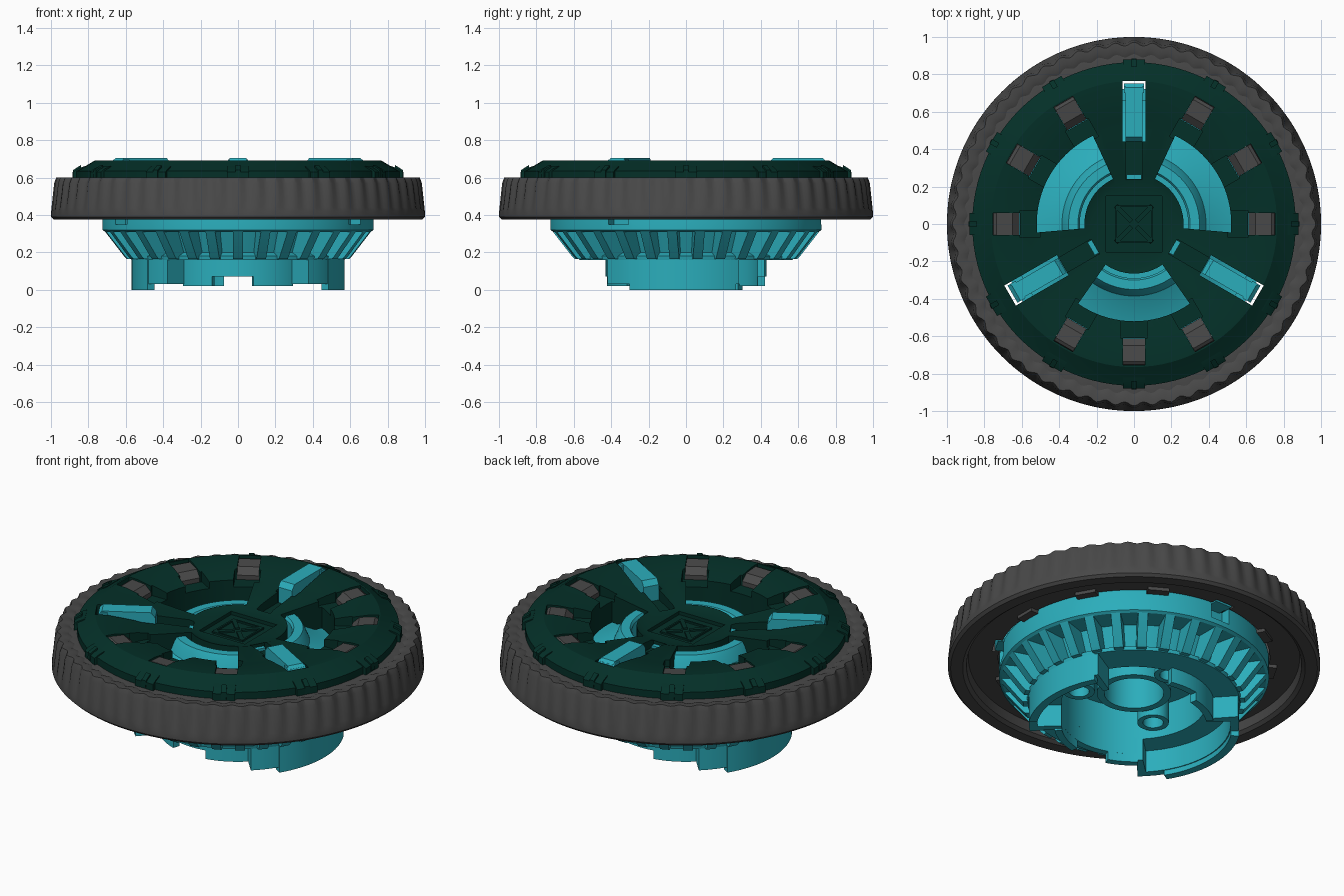
import bpy, bmesh, math
from math import cos, sin, pi, radians

if "Cube" in bpy.data.objects:
    bpy.data.objects.remove(bpy.data.objects["Cube"])


def material(name, rgb):
    m = bpy.data.materials.new(name)
    m.diffuse_color = (*rgb, 1)
    m.use_nodes = True
    m.node_tree.nodes["Principled BSDF"].inputs["Base Color"].default_value = m.diffuse_color
    return m


TEAL = material("teal", (0.024, 0.42, 0.50))
GREEN = material("dark green", (0.0012, 0.029, 0.021))
GREY = material("charcoal grey", (0.065, 0.065, 0.065))


def finish(bm, name, mat):
    bmesh.ops.recalc_face_normals(bm, faces=bm.faces)
    me = bpy.data.meshes.new(name)
    bm.to_mesh(me)
    bm.free()
    me.materials.append(mat)
    ob = bpy.data.objects.new(name, me)
    bpy.context.collection.objects.link(ob)
    return ob


def lathe(name, profile, mat, segs=96, centers=((0, 0),), teeth=0):
    """Revolve a closed (r, z[, ripple]) loop; ripple waves the radius."""
    bm = bmesh.new()
    for cx, cy in centers:
        rings = []
        for i in range(segs):
            a = 2 * pi * i / segs
            ring = []
            for p in profile:
                r = p[0] + (p[2] * cos(teeth * a) if len(p) > 2 else 0)
                ring.append(bm.verts.new((cx + r * cos(a), cy + r * sin(a), p[1])))
            rings.append(ring)
        n = len(profile)
        for i in range(segs):
            A, B = rings[i], rings[(i + 1) % segs]
            for j in range(n):
                k = (j + 1) % n
                bm.faces.new((A[j], B[j], B[k], A[k]))
    bmesh.ops.remove_doubles(bm, verts=bm.verts, dist=1e-5)
    return finish(bm, name, mat)


def loft(bm, low, high):
    A = [bm.verts.new(p) for p in low]
    B = [bm.verts.new(p) for p in high]
    bm.faces.new(A)
    bm.faces.new(B)
    for i in range(len(A)):
        k = (i + 1) % len(A)
        bm.faces.new((A[i], A[k], B[k], B[i]))


def fins(name, rz, hw, degs, mat):
    """Side outline (r, z) given a thickness and repeated round the axis."""
    bm = bmesh.new()
    for d in degs:
        c, s = cos(radians(d)), sin(radians(d))
        loft(bm, *[[(r * c - t * s, r * s + t * c, z) for r, z in rz] for t in (-hw, hw)])
    return finish(bm, name, mat)


def sectors(name, r0, r1, z0, z1, spans, mat, steps=18):
    """Solid ring segments between pairs of angles."""
    bm = bmesh.new()
    for a0, a1 in spans:
        ang = [radians(a0 + (a1 - a0) * i / steps) for i in range(steps + 1)]
        pts = [(r1 * cos(a), r1 * sin(a)) for a in ang]
        pts += [(r0 * cos(a), r0 * sin(a)) for a in reversed(ang)]
        loft(bm, [(x, y, z0) for x, y in pts], [(x, y, z1) for x, y in pts])
    return finish(bm, name, mat)


def box(r0, r1, z0, z1):
    return [(r0, z0), (r1, z0), (r1, z1), (r0, z1)]


def cut(ob, cutters):
    for c in cutters:
        m = ob.modifiers.new("cut", 'BOOLEAN')
        m.object, m.operation, m.solver = c, 'DIFFERENCE', 'EXACT'
    dg = bpy.context.evaluated_depsgraph_get()
    me = bpy.data.meshes.new_from_object(ob.evaluated_get(dg))
    ob.modifiers.clear()
    ob.data = me
    for c in cutters:
        bpy.data.objects.remove(c)


SPOKES = (90, 210, 330)
TABS = [d for d in range(0, 360, 30) if d not in SPOKES]

# Grey tyre with rippled tread and shallow recessed underside
tyre = lathe("tread_ring", [(0.73, 0.44), (0.73, 0.575), (0.85, 0.595), (0.90, 0.59, 0.009),
                            (0.925, 0.60, 0.010), (0.962, 0.60, 0.010), (0.975, 0.57, 0.008),
                            (0.993, 0.44, 0.004), (0.999, 0.42), (1.0, 0.39), (0.985, 0.375),
                            (0.92, 0.375), (0.90, 0.39), (0.89, 0.44)], GREY, 360, teeth=60)
cut(tyre, [fins("tyre_slot_cutter", box(0.66, 0.765, 0.3, 0.9), 0.062, SPOKES, GREY)])

# Dished green cover with windows, tab notches, rib slots, grooves and a square hub recess
cover = lathe("cover", [(0, 0.50), (0.52, 0.49), (0.70, 0.58), (0.865, 0.58), (0.865, 0.635),
                        (0.835, 0.65), (0.765, 0.692), (0.70, 0.69), (0.56, 0.665),
                        (0.52, 0.655), (0.27, 0.63), (0.23, 0.615), (0, 0.615)], GREEN)
cut(cover, [
    sectors("window_cutter", 0.265, 0.52, 0.3, 0.9, [(d - 35, d + 35) for d in (30, 150, 270)], GREEN),
    fins("notch_cutter", box(0.50, 0.612, 0.615, 0.9), 0.07, TABS, GREEN),
    fins("tab_cutter", box(0.61, 0.755, 0.3, 0.9), 0.059, TABS, GREEN),
    fins("rib_cutter", box(0.44, 0.765, 0.3, 0.9), 0.062, SPOKES, GREEN),
    fins("groove_cutter", box(0.24, 0.45, 0.585, 0.9), 0.045, SPOKES, GREEN),
    fins("hub_cutter", box(-0.15, 0.15, 0.595, 0.9), 0.15, (0,), GREEN),
])
fins("edge_lugs", [(0.82, 0.59), (0.88, 0.59), (0.88, 0.63), (0.86, 0.645), (0.82, 0.662)],
     0.06, range(0, 360, 30), GREEN)
fins("lug_pins", [(0.84, 0.62), (0.885, 0.60), (0.883, 0.64), (0.84, 0.667)],
     0.014, range(0, 360, 30), GREEN)

# Raised square and cross inside the hub recess
fins("hub_cross", [(0.02, 0.59), (0.14, 0.59), (0.13, 0.605), (0.02, 0.605)],
     0.012, (45, 135, 225, 315), GREEN)
fins("hub_frame", box(0.09, 0.10, 0.59, 0.605), 0.10, (0, 90, 180, 270), GREEN)

# Grey tabs filling the cover notches
fins("grey_tabs", [(0.612, 0.42), (0.77, 0.42), (0.752, 0.67), (0.735, 0.682),
                   (0.65, 0.675), (0.612, 0.64)], 0.0585, TABS, GREY)

# Teal ribs standing through the cover
fins("top_ribs", [(0.442, 0.44), (0.745, 0.44), (0.745, 0.69), (0.73, 0.705),
                  (0.465, 0.705), (0.442, 0.675)], 0.045, SPOKES, TEAL)
fins("rib_heads", [(0.70, 0.44), (0.75, 0.44), (0.75, 0.685), (0.735, 0.698), (0.70, 0.698)],
     0.053, SPOKES, TEAL)
fins("spoke_keys", box(0.237, 0.265, 0.55, 0.60), 0.04, SPOKES, TEAL)

# Teal body: inner collar, wide band and tapering wall, notched below spokes and ribs
body = lathe("body", [(0.30, 0.36), (0.29, 0.60), (0.30, 0.615), (0.35, 0.615), (0.365, 0.59),
                      (0.385, 0.54), (0.52, 0.47), (0.64, 0.45), (0.72, 0.45), (0.725, 0.43),
                      (0.725, 0.32), (0.71, 0.31), (0.58, 0.31), (0.53, 0.20), (0.575, 0.18),
                      (0.57, 0.16), (0.39, 0.16), (0.39, 0.36)], TEAL)
cut(body, [fins("slot_cutter", box(0.66, 0.80, 0.35, 0.9), 0.062, SPOKES, TEAL),
           fins("collar_cutter", box(0.24, 0.43, 0.54, 0.9), 0.07, SPOKES, TEAL)])
fins("body_ribs", [(0.50, 0.165), (0.595, 0.165), (0.61, 0.18), (0.715, 0.315), (0.56, 0.315)],
     0.026, [6 + i * 12 for i in range(30)], TEAL)

# Core floor with centre tube and three screw tubes
lathe("centre_tube", [(0.16, 0.22), (0.20, 0.22), (0.20, 0.36), (0.40, 0.36),
                      (0.40, 0.42), (0.16, 0.42)], TEAL, 48)
lathe("screw_tubes", [(0.055, 0.20), (0.085, 0.20), (0.085, 0.37), (0.055, 0.37)], TEAL, 24,
      [(0.30 * cos(radians(d)), 0.30 * sin(radians(d))) for d in SPOKES])

# Lower drum wall: stepped in front, open towards the back right
sectors("drum_wall", 0.39, 0.43, 0.07, 0.17, [(-133, -47), (78, 101)], TEAL)
sectors("drum_lobes", 0.39, 0.43, 0.02, 0.17, [(-79, -47), (-133, -109), (101, 133)], TEAL)

# Side claws: hollow shells with closed ends and deeper tips
sectors("claw_shells", 0.52, 0.565, 0.03, 0.17, [(-48, 30), (132, 228)], TEAL)
sectors("claw_tips", 0.525, 0.57, 0.0, 0.17, [(-32, 28), (148, 212)], TEAL)
sectors("claw_ends", 0.39, 0.56, 0.03, 0.17,
        [(-48, -43), (25, 30), (132, 137), (223, 228)], TEAL, 2)

# Smooth the curved surfaces, keep the edges sharp
for ob in bpy.context.scene.objects:
    ob.select_set(True)
    bpy.context.view_layer.objects.active = ob
bpy.ops.object.shade_smooth_by_angle(angle=radians(25))
